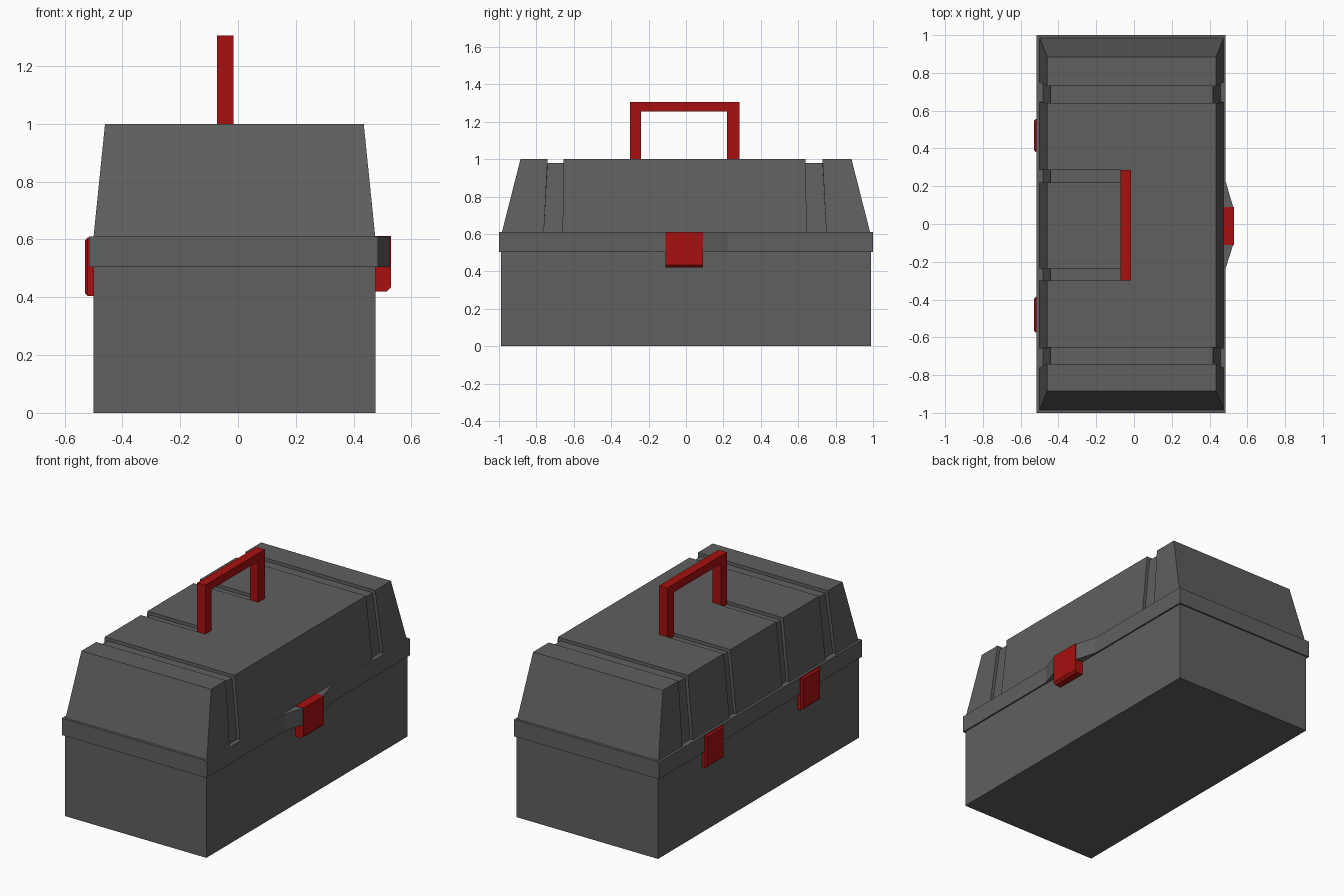
import bpy
import bmesh

if "Cube" in bpy.data.objects:
    bpy.data.objects.remove(bpy.data.objects["Cube"], do_unlink=True)


def material(name, rgb):
    mat = bpy.data.materials.new(name)
    mat.use_nodes = True
    color = (*rgb, 1)
    mat.diffuse_color = color
    mat.node_tree.nodes["Principled BSDF"].inputs["Base Color"].default_value = color
    return mat


GREY = material("dark grey", (0.115, 0.115, 0.115))
RED = material("red", (0.39, 0.005, 0.005))


def finish(name, bm, mat):
    bmesh.ops.recalc_face_normals(bm, faces=bm.faces)
    mesh = bpy.data.meshes.new(name)
    bm.to_mesh(mesh)
    bm.free()
    mesh.materials.append(mat)
    obj = bpy.data.objects.new(name, mesh)
    bpy.context.collection.objects.link(obj)
    return obj


def prism(name, outline, to_3d, low, high, mat, bevel=0, picks=None):
    """Extrude a flat outline between two depths, bevelling the picked edges."""
    bm = bmesh.new()
    rings = [[bm.verts.new(to_3d(a, b, d)) for a, b in outline] for d in (low, high)]
    n = len(outline)
    for ring in rings:
        bm.faces.new(ring)
    for i in range(n):
        j = (i + 1) % n
        bm.faces.new((rings[0][i], rings[0][j], rings[1][j], rings[1][i]))
    if bevel:
        edges = [e for e in bm.edges if all(picks(v.co) for v in e.verts)]
        bmesh.ops.bevel(bm, geom=edges, offset=bevel, segments=1, affect='EDGES')
    return finish(name, bm, mat)


def along_z(a, b, d):
    return (a, b, d)


def along_x(a, b, d):
    return (d, a, b)


def rect(a0, a1, b0, b1):
    return [(a0, b0), (a1, b0), (a1, b1), (a0, b1)]


# Lower box
prism("base", rect(-0.5, 0.475, -0.99, 0.99), along_z, 0, 0.52, GREY)

# Rim with a flared bulge behind the front latch
rim = [(-0.515, -1), (0.485, -1), (0.485, -0.235), (0.525, -0.11),
       (0.525, 0.09), (0.485, 0.225), (0.485, 1), (-0.515, 1)]
prism("rim", rim, along_z, 0.505, 0.61, GREY)


# Lid: cross-sections lofted along y, stepping inwards at each groove
def section(bm, y_low, y_top, left, right):
    side_l, side_r = 0.018 * left, 0.018 * right
    top_l, top_r = 1 - 0.02 * left, 1 - 0.02 * right
    mid = -0.07
    points = [(-0.5 + side_l, y_low, 0.607), (-0.46 + side_l, y_top, top_l),
              (mid, y_top, top_l), (mid, y_top, top_r),
              (0.435 - side_r, y_top, top_r), (0.475 - side_r, y_low, 0.607)]
    return [bm.verts.new(p) for p in points]


# start low, start top, end low, end top, whether it crosses the full width
grooves = [(-0.76, -0.74, -0.66, -0.655, 1),
           (-0.30, -0.30, -0.235, -0.235, 0),
           (0.22, 0.22, 0.285, 0.285, 0),
           (0.645, 0.64, 0.75, 0.73, 1)]
bm = bmesh.new()
rings = [section(bm, -0.985, -0.885, 0, 0)]
for low0, top0, low1, top1, full in grooves:
    rings += [section(bm, low0, top0, 0, 0), section(bm, low0, top0, 1, full),
              section(bm, low1, top1, 1, full), section(bm, low1, top1, 0, 0)]
rings.append(section(bm, 0.985, 0.885, 0, 0))
for r, s in zip(rings, rings[1:]):
    for i in range(5):
        bm.faces.new((r[i], r[i + 1], s[i + 1], s[i]))
bm.faces.new(rings[0])
bm.faces.new(rings[-1])
bmesh.ops.remove_doubles(bm, verts=bm.verts, dist=0.0005)
finish("lid", bm, GREY)

# Carrying handle, a square arch
arch = [(-0.30, 0.98), (-0.30, 1.305), (0.285, 1.305), (0.285, 0.98),
        (0.22, 0.98), (0.22, 1.255), (-0.24, 1.255), (-0.24, 0.98)]
prism("handle", arch, along_x, -0.072, -0.015, RED)

# Front latch, chamfered along its lower outer edge
prism("front_latch", rect(-0.11, 0.09, 0.42, 0.612), along_x, 0.47, 0.53, RED,
      0.015, lambda p: p.x > 0.52 and p.z < 0.5)

# Two hinge plates on the back, chamfered round the outer face
for name, y0, y1 in (("hinge_plate_a", -0.575, -0.385), ("hinge_plate_b", 0.38, 0.555)):
    prism(name, rect(y0, y1, 0.405, 0.607), along_x, -0.53, -0.49, RED,
          0.01, lambda p: p.x < -0.52)
